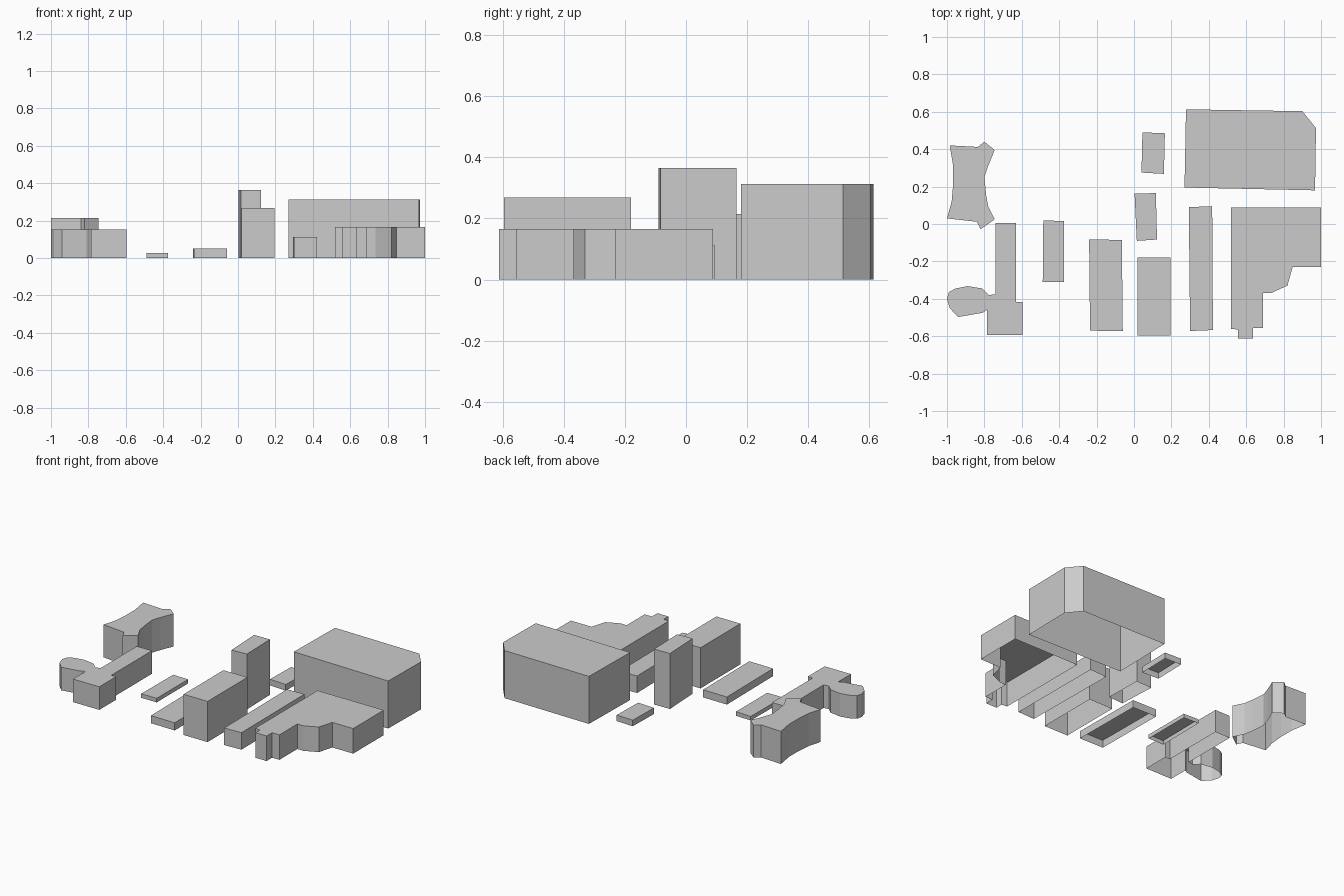
import bpy, bmesh


def block(name, height, outline):
    """Extrude a footprint into walls and a flat roof, open underneath."""
    bm = bmesh.new()
    low = [bm.verts.new((x, y, 0)) for x, y in outline]
    high = [bm.verts.new((x, y, height)) for x, y in outline]
    n = len(outline)
    for i in range(n):
        j = (i + 1) % n
        bm.faces.new((low[i], low[j], high[j], high[i]))
    bm.faces.new(high)
    bm.normal_update()
    # outlines run clockwise, so turn the faces outward
    if bm.faces[:][-1].normal.z < 0 if not bm.faces.ensure_lookup_table() else False:
        bmesh.ops.reverse_faces(bm, faces=bm.faces[:])
    mesh = bpy.data.meshes.new(name)
    bm.to_mesh(mesh)
    bm.free()
    obj = bpy.data.objects.new(name, mesh)
    bpy.context.collection.objects.link(obj)
    return obj


# Four-sided buildings
block("low_slab_building", 0.027, [(-0.485, 0.02), (-0.375, 0.015), (-0.375, -0.31), (-0.488, -0.31)])
block("long_slab_building", 0.05, [(-0.24, -0.083), (-0.065, -0.085), (-0.06, -0.573), (-0.235, -0.57)])
block("front_tower", 0.268, [(0.02, -0.18), (0.195, -0.18), (0.195, -0.595), (0.02, -0.595)])
block("middle_tower", 0.365, [(0.003, 0.163), (0.117, 0.165), (0.123, -0.083), (0.015, -0.09)])
block("back_low_building", 0.04, [(0.045, 0.49), (0.165, 0.485), (0.16, 0.268), (0.04, 0.275)])
block("narrow_long_building", 0.112, [(0.293, 0.09), (0.418, 0.095), (0.422, -0.567), (0.3, -0.572)])

# Large hall with a chamfered back corner
block("large_hall", 0.313, [(0.278, 0.613), (0.9, 0.603), (0.973, 0.513), (0.968, 0.18), (0.27, 0.195)])

# Building with concave sides
block("concave_building", 0.215, [
    (-0.985, 0.42), (-0.835, 0.412), (-0.8, 0.44), (-0.745, 0.395), (-0.78, 0.31),
    (-0.8, 0.25), (-0.79, 0.15), (-0.78, 0.095), (-0.745, 0.025), (-0.82, -0.028),
    (-0.84, 0.012), (-1.0, 0.03), (-0.975, 0.12), (-0.967, 0.21), (-0.967, 0.31)])

# Long wing with a rounded hall on its side
block("rounded_wing_building", 0.152, [
    (-1.0, -0.4), (-0.99, -0.365), (-0.955, -0.345), (-0.89, -0.332), (-0.81, -0.345),
    (-0.775, -0.38), (-0.74, -0.375), (-0.74, 0.005), (-0.63, 0.005), (-0.63, -0.418),
    (-0.595, -0.418), (-0.595, -0.593), (-0.787, -0.593), (-0.787, -0.46), (-0.81, -0.475),
    (-0.94, -0.497), (-0.985, -0.45)])

# Stepped building
block("stepped_building", 0.165, [
    (0.518, 0.088), (1.0, 0.088), (1.0, -0.23), (0.848, -0.23), (0.82, -0.33),
    (0.735, -0.368), (0.69, -0.368), (0.69, -0.555), (0.637, -0.555), (0.637, -0.612),
    (0.557, -0.612), (0.557, -0.565), (0.518, -0.56)])
